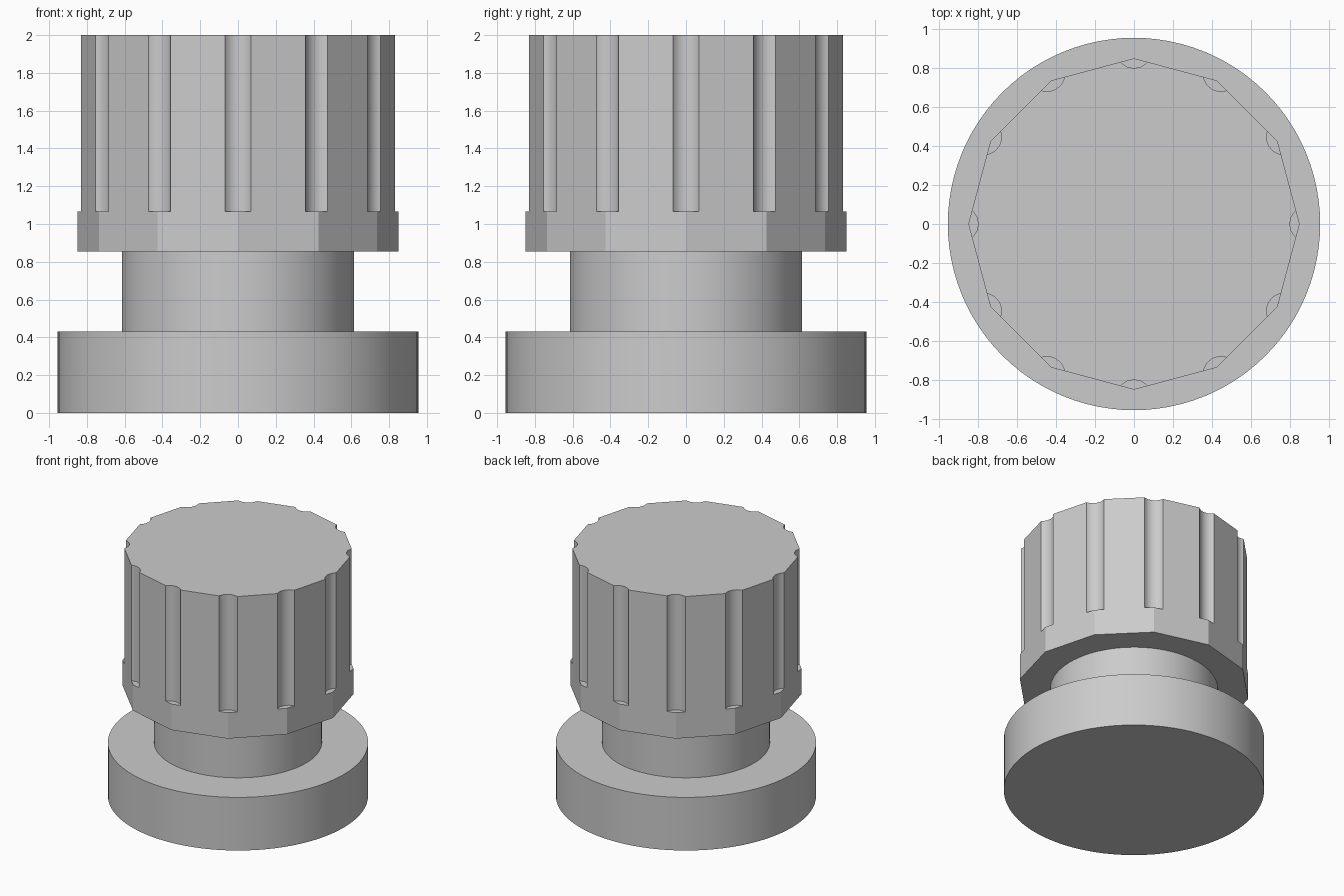
import bpy
import bmesh
from math import pi, radians
from mathutils import Matrix, Vector

if "Cube" in bpy.data.objects:
    bpy.data.objects.remove(bpy.data.objects["Cube"], do_unlink=True)

grey = bpy.data.materials.new("plain_grey")
grey.use_nodes = True
grey.diffuse_color = (0.6, 0.6, 0.6, 1)
grey.node_tree.nodes["Principled BSDF"].inputs["Base Color"].default_value = (0.6, 0.6, 0.6, 1)


def add_prism(bm, sides, radius, z0, z1, centre=Vector((0, 0, 0)), turn=0.0):
    """Add a closed upright prism between two heights."""
    place = Matrix.Translation(centre + Vector((0, 0, (z0 + z1) / 2))) @ Matrix.Rotation(turn, 4, "Z")
    bmesh.ops.create_cone(bm, cap_ends=True, segments=sides, radius1=radius,
                          radius2=radius, depth=z1 - z0, matrix=place)


def make_object(name, bm):
    mesh = bpy.data.meshes.new(name)
    bm.to_mesh(mesh)
    bm.free()
    mesh.materials.append(grey)
    obj = bpy.data.objects.new(name, mesh)
    bpy.context.collection.objects.link(obj)
    return obj


def activate(obj):
    bpy.ops.object.select_all(action="DESELECT")
    obj.select_set(True)
    bpy.context.view_layer.objects.active = obj


# Round base disc and narrower neck
for name, radius, z0, z1 in (("base", 0.955, 0, 0.43), ("neck", 0.615, 0.43, 0.855)):
    bm = bmesh.new()
    add_prism(bm, 96, radius, z0, z1)
    activate(make_object(name, bm))
    bpy.ops.object.shade_smooth_by_angle(angle=radians(30))

# Twelve-sided grip
FLUTES = 12
bm = bmesh.new()
add_prism(bm, FLUTES, 0.85, 0.855, 2)
grip = make_object("grip", bm)

# Rounded flutes cut into every corner, stopping above the collar
bm = bmesh.new()
for i in range(FLUTES):
    angle = 2 * pi * i / FLUTES
    centre = Matrix.Rotation(angle, 3, "Z") @ Vector((0.89, 0, 0))
    add_prism(bm, 16, 0.091, 1.065, 2.1, centre, angle)
cutter = make_object("flute_cutter", bm)
cutter.hide_render = True

cut = grip.modifiers.new("flutes", "BOOLEAN")
cut.operation = "DIFFERENCE"
cut.solver = "EXACT"
cut.object = cutter
activate(grip)
bpy.ops.object.modifier_apply(modifier=cut.name)
bpy.data.objects.remove(cutter, do_unlink=True)
bpy.ops.object.shade_smooth_by_angle(angle=radians(28))
